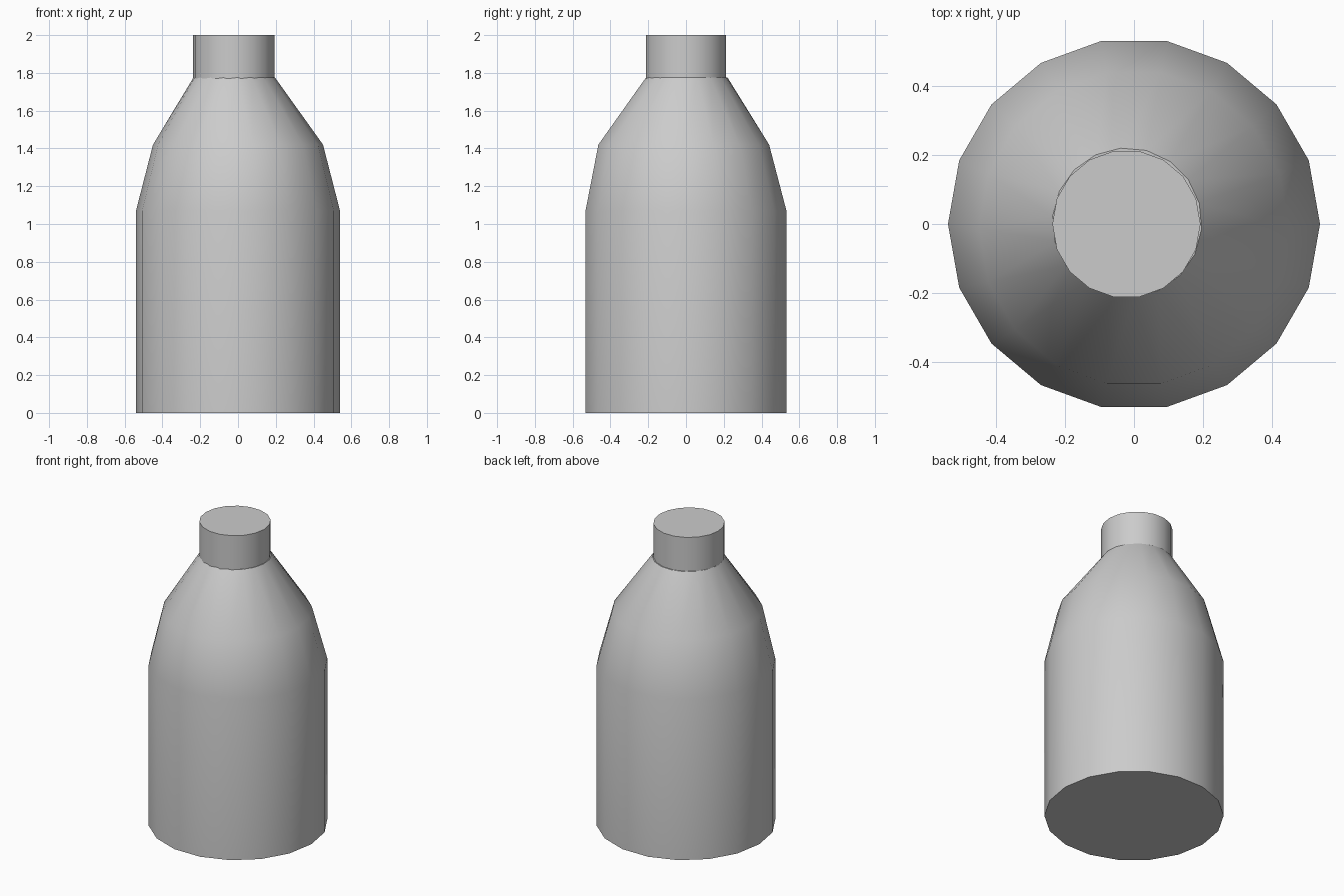
import bpy, bmesh
from math import sin, cos, radians, pi

if "Cube" in bpy.data.objects:
    bpy.data.objects.remove(bpy.data.objects["Cube"])

SIDES = 18


def lathe(name, rings):
    """Capped stack of rings: (z, centre x, centre y, radius x, radius y, turn in degrees)."""
    bm = bmesh.new()
    loops = []
    for z, cx, cy, rx, ry, turn in rings:
        angles = [2 * pi * i / SIDES + radians(turn) for i in range(SIDES)]
        loops.append([bm.verts.new((cx + rx * cos(a), cy + ry * sin(a), z)) for a in angles])
    for lo, hi in zip(loops, loops[1:]):
        for i in range(SIDES):
            j = (i + 1) % SIDES
            bm.faces.new((lo[i], lo[j], hi[j], hi[i]))
    bm.faces.new(loops[0][::-1])
    bm.faces.new(loops[-1])
    bmesh.ops.recalc_face_normals(bm, faces=bm.faces)
    mesh = bpy.data.meshes.new(name)
    bm.to_mesh(mesh)
    bm.free()
    obj = bpy.data.objects.new(name, mesh)
    bpy.context.collection.objects.link(obj)
    bpy.ops.object.select_all(action='DESELECT')
    obj.select_set(True)
    bpy.context.view_layer.objects.active = obj
    bpy.ops.object.shade_smooth_by_angle(angle=radians(40))
    return obj


# Bottle body with slightly uneven tapering shoulders
lathe("bottle_body", [
    (0.0, 0, 0, 0.54, 0.54, 0),
    (1.07, 0, 0, 0.54, 0.54, 0),
    (1.42, 0, -0.012, 0.45, 0.459, 0),
    (1.775, -0.02, 0.004, 0.217, 0.217, -5),
])

# Straight cap on the off-centre neck
lathe("bottle_cap", [
    (1.77, -0.022, 0, 0.215, 0.215, 0),
    (2.0, -0.022, 0, 0.215, 0.215, 0),
])
